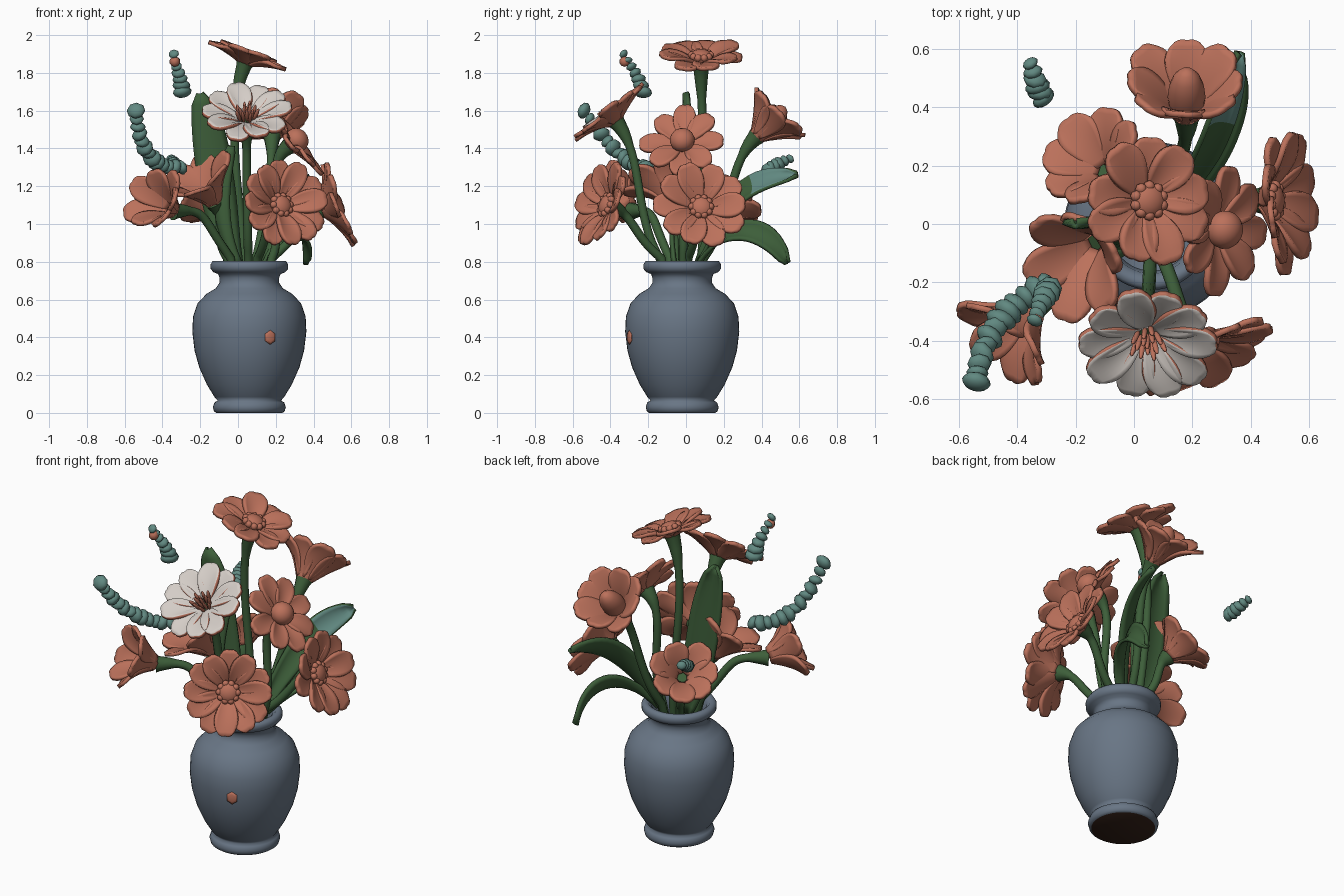
import bpy, bmesh, math, random
from mathutils import Vector as V, Matrix

if "Cube" in bpy.data.objects:
    bpy.data.objects.remove(bpy.data.objects["Cube"])

random.seed(4)


def mat(name, *c):
    m = bpy.data.materials.new(name)
    m.diffuse_color = (*c, 1)
    m.use_nodes = True
    m.node_tree.nodes["Principled BSDF"].inputs["Base Color"].default_value = m.diffuse_color
    return m


TERRA = mat("terracotta", 0.50, 0.165, 0.105)
WHITE = mat("warm_white", 0.66, 0.61, 0.57)
GREEN = mat("leaf_green", 0.047, 0.113, 0.042)
TEAL = mat("dusty_teal", 0.12, 0.25, 0.22)
SLATE = mat("slate_blue", 0.14, 0.18, 0.235)
BROWN = mat("dark_brown", 0.035, 0.015, 0.009)


def finish(name, bm, mats, smooth=True):
    me = bpy.data.meshes.new(name)
    bm.to_mesh(me)
    bm.free()
    for m in mats:
        me.materials.append(m)
    if smooth:
        me.shade_smooth()
    ob = bpy.data.objects.new(name, me)
    bpy.context.collection.objects.link(ob)
    return ob


def frame(n, origin):
    return Matrix.Translation(origin) @ V(n).to_track_quat('Z', 'Y').to_matrix().to_4x4()


def grid(bm, nu, nv, fn):
    """Patch of quads from fn(t, s), t in 0..1, s in -1..1."""
    vs = [[bm.verts.new(fn(i / nu, 2 * j / nv - 1)) for j in range(nv + 1)] for i in range(nu + 1)]
    return [[bm.faces.new((vs[i][j], vs[i + 1][j], vs[i + 1][j + 1], vs[i][j + 1]))
             for j in range(nv)] for i in range(nu)]


def solid(ob, thick, offset_mat):
    m = ob.modifiers.new("thickness", 'SOLIDIFY')
    m.thickness, m.offset = thick, -1
    m.material_offset = m.material_offset_rim = offset_mat


def bezier(a, b, c, d, t):
    u = 1 - t
    return a * u**3 + b * 3 * u * u * t + c * 3 * u * t * t + d * t**3


# vase: lathed profile with a hollow mouth
AX, AY = 0.06, -0.02
prof = [(0.175, 0), (0.187, 0.008), (0.193, 0.03), (0.185, 0.055), (0.168, 0.065), (0.185, 0.085),
        (0.225, 0.15), (0.265, 0.24), (0.29, 0.33), (0.302, 0.43), (0.298, 0.51), (0.274, 0.58),
        (0.227, 0.63), (0.177, 0.66), (0.157, 0.69), (0.158, 0.715), (0.165, 0.735), (0.19, 0.745),
        (0.205, 0.762), (0.206, 0.785), (0.195, 0.803), (0.172, 0.803), (0.15, 0.78), (0.14, 0.7), (0.15, 0.62)]
bm = bmesh.new()
N = 48
rings = [[bm.verts.new((AX + r * math.cos(a * math.tau / N), AY + r * math.sin(a * math.tau / N), z))
          for a in range(N)] for r, z in prof]
for p, q in zip(rings, rings[1:]):
    for a in range(N):
        bm.faces.new((p[a], p[(a + 1) % N], q[(a + 1) % N], q[a]))
bm.faces.new(rings[0][::-1]).material_index = 1
bm.faces.new(rings[-1])
finish("vase", bm, [SLATE, BROWN])


def blob(name, pos, scale, n, m, seg=10, smooth=True):
    bm = bmesh.new()
    bmesh.ops.create_uvsphere(bm, u_segments=seg, v_segments=max(5, seg // 2), radius=1,
                              matrix=frame(n, pos) @ Matrix.Diagonal((*scale, 1)))
    return finish(name, bm, [m], smooth)


# chip of colour on the vase front
blob("vase_spot", (0.17, -0.299, 0.4), (0.034, 0.04, 0.008), (0.37, -0.93, 0), TERRA, 6)


def stem(name, end, n, bend):
    end, n = V(end), V(n).normalized()
    d = V((end.x - AX, end.y - AY, 0))
    base = V((AX, AY, 0.62)) + d.normalized() * 0.07
    top = V((AX, AY, 0.82)) + d.normalized() * min(0.12, d.length)
    reach = bend * (end - top).length
    cu = bpy.data.curves.new(name, 'CURVE')
    cu.dimensions, cu.bevel_depth, cu.bevel_resolution = '3D', 0.023, 3
    cu.use_fill_caps = True
    sp = cu.splines.new('POLY')
    pts = [base] + [bezier(top, top + V((d.x * .4, d.y * .4, reach)), end - n * reach, end, k / 16) for k in range(17)]
    pts.append(end + n * 0.02)
    sp.points.add(len(pts) - 1)
    for k, p in enumerate(pts):
        sp.points[k].co = (*p, 1)
        sp.points[k].radius = 1 + 1.1 * max(0, (k - 14) / 4)   # flared calyx
    cu.materials.append(GREEN)
    ob = bpy.data.objects.new(name, cu)
    bpy.context.collection.objects.link(ob)
    bpy.ops.object.select_all(action='DESELECT')
    ob.select_set(True)
    bpy.context.view_layer.objects.active = ob
    bpy.ops.object.convert(target='MESH')
    bpy.context.object.data.shade_smooth()


def flower(name, pos, n, count, L, W, elev, curl, mats=(TERRA,), center="disc", r0=0.025,
           stem_dir=None, bend=0.3):
    n = V(n).normalized()
    M = frame(n, pos)
    bm = bmesh.new()
    for k in range(count):
        ang = math.tau * (k + random.uniform(-.12, .12)) / count
        e = math.radians(elev + random.uniform(-5, 5))
        c = math.radians(curl + random.uniform(-8, 8))
        ln = L * random.uniform(.95, 1.05)
        lift = 0.006 * (k % 2)
        R = M @ Matrix.Rotation(ang, 4, 'Z')

        def pt(t, s):
            w = W * (0.3 + 0.7 * math.sin(math.pi / 2 * min(1, t / 0.7)))
            if t > 0.7:
                w *= math.sqrt(1 - ((t - 0.7) / 0.37) ** 2)
            tt = t * (1 - 0.05 * t * s * s - 0.025 * t * math.exp(-(s / 0.3) ** 2))   # soft notch at the tip
            a = e + c * tt / 2
            h = ln * tt * math.sin(a) + W * 0.25 * s * s * math.sin(math.pi * min(1, t * 1.1)) + lift
            return R @ V((r0 + ln * tt * math.cos(a), s * w, h))
        grid(bm, 10, 8, pt)
    solid(finish(name + "_petals", bm, mats), 0.02, 1 if len(mats) > 1 else 0)
    stem(name + "_stem", V(pos) - n * 0.03, stem_dir or n, bend)
    at = lambda x, y, z: M @ V((x, y, z))
    if center == "ball":
        blob(name + "_center", at(0, 0, 0.04), (0.066, 0.066, 0.06), n, TERRA, 20)
    elif center == "tube":
        blob(name + "_center", at(0, 0, 0.08), (0.065, 0.065, 0.13), n, TERRA, 16)
    elif center == "stamens":
        for k in range(14):
            a, r = k * 2.4, 0.012 * math.sqrt(k)
            d = n + (at(math.cos(a), math.sin(a), 0) - V(pos)) * (r * 8)
            blob(f"{name}_stamen_{k}", V(at(r * math.cos(a), r * math.sin(a), 0.02)) + d * 0.025,
                 (0.011, 0.011, 0.045), d, TERRA, 6)
    elif center == "disc":
        blob(name + "_center", at(0, 0, 0.025), (0.062, 0.062, 0.04), n, TERRA, 16)
        for k in range(10):
            a = k * math.tau / 10
            blob(f"{name}_floret_{k}", at(.05 * math.cos(a), .05 * math.sin(a), 0.036), (.02, .02, .02), n, TERRA, 8)


flower("top_flower", (0.04, 0.08, 1.86), (0.34, 0, 0.94), 9, 0.205, 0.068, 24, -18)
flower("white_flower", (0.045, -0.375, 1.55), (0, -0.6, 0.8), 10, 0.225, 0.062, 28, -18, (WHITE, TERRA), "stamens")
flower("front_flower", (0.215, -0.395, 1.09), (0.47, -0.8, 0.32), 12, 0.235, 0.062, 34, -24)
flower("right_flower", (0.45, 0.08, 1.08), (0.93, 0.02, 0.34), 10, 0.235, 0.066, 34, -22)
flower("middle_flower", (0.28, -0.015, 1.42), (0.76, -0.12, 0.6), 8, 0.205, 0.057, 22, -22, center="ball")
flower("back_flower", (0.18, 0.38, 1.47), (0, 0.7, 0.72), 8, 0.25, 0.074, 60, -30, center="tube")
flower("left_flower", (-0.35, -0.3, 1.08), (-0.62, -0.63, 0.35), 7, 0.235, 0.066, 64, -30, center="none",
       stem_dir=(-0.75, -0.55, -0.05), bend=0.5)
flower("inner_left_flower", (-0.13, -0.06, 1.12), (-0.42, -0.42, 0.8), 6, 0.27, 0.074, 68, -34, center="none", bend=0.4)
flower("back_left_flower", (-0.1, 0.18, 1.06), (-0.48, 0.5, 0.66), 7, 0.2, 0.07, 52, -30, center="none")


# leaves: blade along a curved path, widest past the middle
def leaf(name, pts, width, half, teal=False):
    p = [V(q) for q in pts]
    wd = V(width).normalized()
    bm = bmesh.new()
    fold = (p[3] - p[0]).cross(wd).normalized()

    def pt(t, s):
        w = half * (0.25 + 0.75 * math.sin(math.pi / 2 * min(1, t / 0.5)))
        if t > 0.6:
            w *= math.sqrt(max(0.004, 1 - ((t - 0.6) / 0.4) ** 2))
        return bezier(*p, t) + wd * (s * w) + fold * (0.02 * s * s)
    rows = grid(bm, 16, 6, pt)
    if teal:
        for row in rows[10:]:
            for f in row:
                f.material_index = 1
    solid(finish(name, bm, [GREEN, TEAL]), 0.018, -1 if teal else 0)


leaf("tall_leaf", [(0.0, 0.0, 0.75), (-0.12, 0.03, 1.05), (-0.12, 0.0, 1.4), (-0.2, 0.0, 1.69)],
     (1, 0.1, 0.15), 0.09)
leaf("small_leaf", [(0, -0.06, 0.78), (-0.12, -0.08, 1.0), (-0.1, -0.06, 1.2), (-0.04, -0.04, 1.41)], (1, -0.5, 0), 0.035)
leaf("side_leaf", [(0.12, 0.06, 0.78), (0.24, 0.2, 1.14), (0.3, 0.34, 1.25), (0.36, 0.59, 1.26)],
     (-0.6, -0.05, 0.7), 0.068, True)
leaf("drooping_leaf", [(0.14, 0.06, 0.78), (0.3, 0.2, 1.05), (0.38, 0.45, 1.0), (0.36, 0.54, 0.79)],
     (-0.3, 0.45, 0.75), 0.06)


# seed sprigs: tilted faceted beads strung on a curve
def sprig(name, pts, count, r_a, r_b):
    p = [V(q) for q in pts]
    bm = bmesh.new()
    for k in range(count):
        t = k / (count - 1)
        d = bezier(*p, min(1, t + .02)) - bezier(*p, max(0, t - .02))
        d = d.normalized() + V([random.uniform(-.45, .45) for _ in range(3)])
        r = (r_a + (r_b - r_a) * t) * random.uniform(.85, 1.15)
        bmesh.ops.create_uvsphere(bm, u_segments=8, v_segments=6, radius=1,
                                  matrix=frame(d, bezier(*p, t)) @ Matrix.Diagonal((r, r * .9, r * .6, 1)))
    finish(name, bm, [TEAL])


sprig("long_sprig", [(-0.3, -0.21, 1.3), (-0.46, -0.28, 1.28), (-0.53, -0.42, 1.42), (-0.54, -0.54, 1.6)], 13, 0.049, 0.044)
sprig("high_sprig", [(-0.295, -0.23, 1.7), (-0.3, -0.24, 1.77), (-0.33, -0.29, 1.83), (-0.34, -0.33, 1.9)], 7, 0.05, 0.026)
sprig("rear_sprig", [(-0.31, 0.43, 1.285), (-0.33, 0.46, 1.3), (-0.34, 0.5, 1.33), (-0.355, 0.55, 1.345)], 6, 0.047, 0.03)
blob("sprig_bud", (-0.335, -0.325, 1.86), (0.028, 0.028, 0.028), (0, 0, 1), TERRA, 8)
